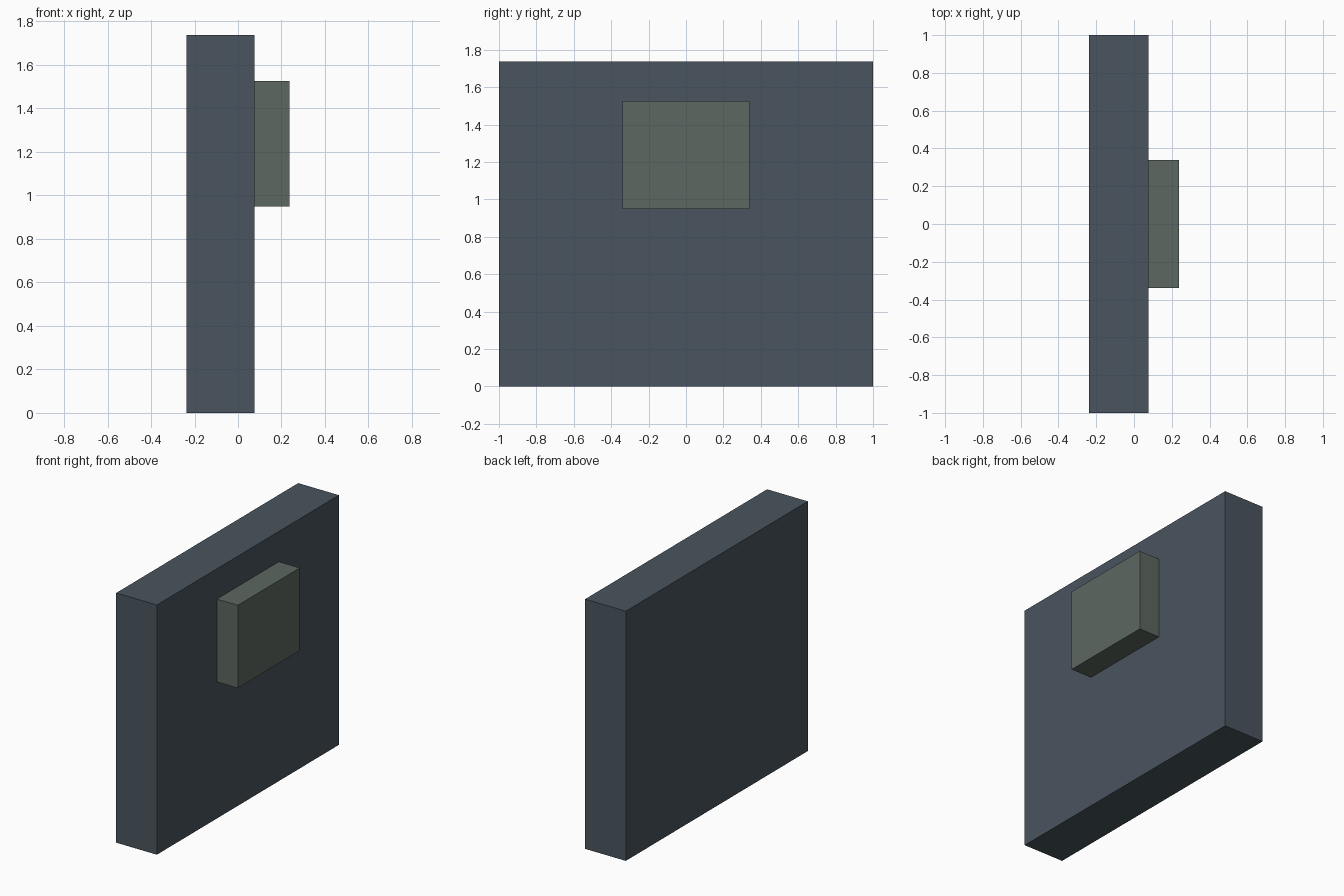
import bpy

if "Cube" in bpy.data.objects:
    bpy.data.objects.remove(bpy.data.objects["Cube"])


def box(name, lo, hi, color):
    """Axis-aligned box between two corners, with a flat colour."""
    bpy.ops.mesh.primitive_cube_add(size=1)
    ob = bpy.context.object
    ob.name = name
    ob.location = [(a + b) / 2 for a, b in zip(lo, hi)]
    ob.scale = [b - a for a, b in zip(lo, hi)]
    bpy.ops.object.transform_apply(location=False, rotation=False, scale=True)
    mat = bpy.data.materials.new(name + "_color")
    mat.diffuse_color = (*color, 1)
    mat.use_nodes = True
    mat.node_tree.nodes["Principled BSDF"].inputs["Base Color"].default_value = mat.diffuse_color
    ob.data.materials.append(mat)
    return ob


# Upright slab
box("wall_slab", (-0.237, -1, 0), (0.076, 1, 1.737), (0.067, 0.089, 0.112))

# Raised block on the +x face
box("raised_panel", (0.076, -0.34, 0.95), (0.237, 0.34, 1.526), (0.107, 0.136, 0.120))
